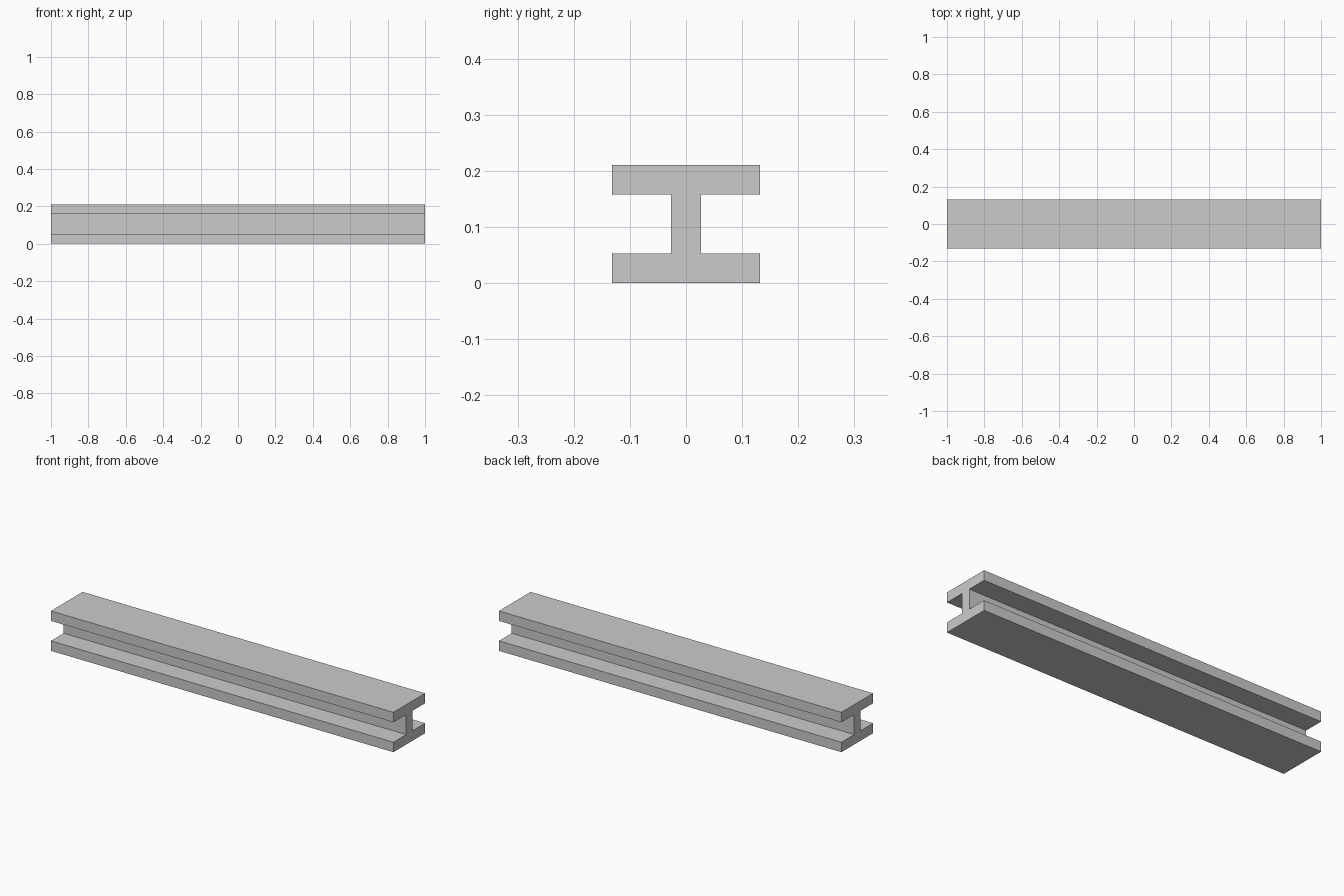
import bpy, bmesh

if "Cube" in bpy.data.objects:
    bpy.data.objects.remove(bpy.data.objects["Cube"])

T = 2 / 38           # flange and web thickness
W = 5 * T / 2        # half flange width
H = 4 * T            # beam height
L = 1.0              # half length

# I-shaped cross-section (y, z): right half, mirrored for the left
half = [(W, 0), (W, T), (T / 2, T), (T / 2, H - T), (W, H - T), (W, H)]
profile = half + [(-y, z) for y, z in reversed(half)]

# Extrude the section along x
bm = bmesh.new()
face = bm.faces.new([bm.verts.new((-L, y, z)) for y, z in profile])
ext = bmesh.ops.extrude_face_region(bm, geom=[face], use_keep_orig=True)
verts = [g for g in ext["geom"] if isinstance(g, bmesh.types.BMVert)]
bmesh.ops.translate(bm, verts=verts, vec=(2 * L, 0, 0))
bmesh.ops.recalc_face_normals(bm, faces=bm.faces)

mesh = bpy.data.meshes.new("i_beam")
bm.to_mesh(mesh)
bm.free()
bpy.context.collection.objects.link(bpy.data.objects.new("i_beam", mesh))
